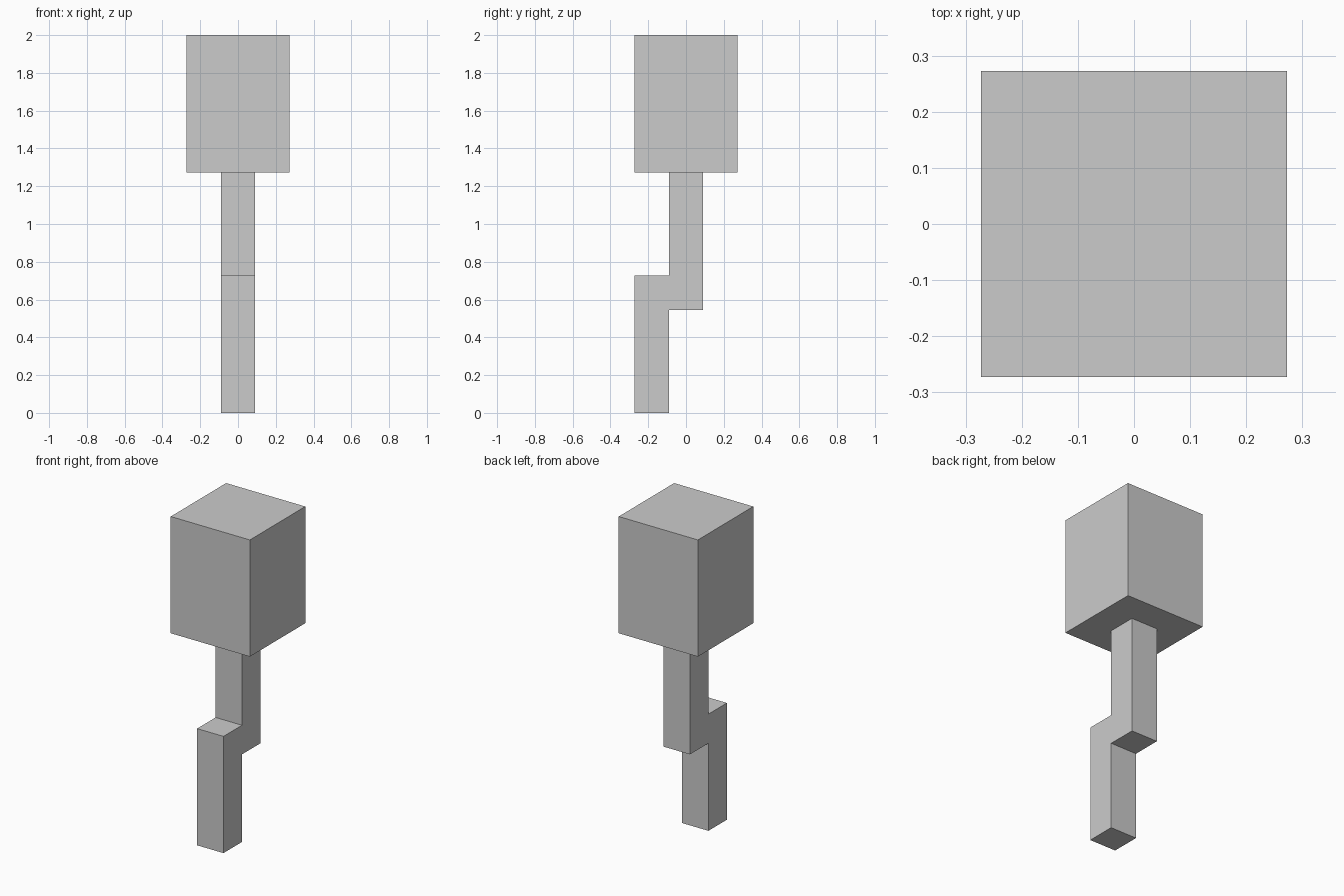
import bpy
import bmesh

if "Cube" in bpy.data.objects:
    bpy.data.objects.remove(bpy.data.objects["Cube"])

U = 2 / 11  # the model sits on an 11-unit-high block grid


def extrude_profile(name, profile, half_width):
    """Extrude a side (y, z) outline symmetrically along x."""
    bm = bmesh.new()
    face = bm.faces.new([bm.verts.new((-half_width * U, y * U, z * U)) for y, z in profile])
    side = bmesh.ops.extrude_face_region(bm, geom=[face])
    verts = [v for v in side["geom"] if isinstance(v, bmesh.types.BMVert)]
    bmesh.ops.translate(bm, verts=verts, vec=(2 * half_width * U, 0, 0))
    bmesh.ops.recalc_face_normals(bm, faces=bm.faces)
    mesh = bpy.data.meshes.new(name)
    bm.to_mesh(mesh)
    bm.free()
    obj = bpy.data.objects.new(name, mesh)
    bpy.context.collection.objects.link(obj)
    return obj


# Stepped handle: lower grip forward, upper shaft centred
extrude_profile("handle", [(-1.5, 0), (-0.5, 0), (-0.5, 3), (0.5, 3),
                           (0.5, 7), (-0.5, 7), (-0.5, 4), (-1.5, 4)], 0.5)

# Block head
extrude_profile("head", [(-1.5, 7), (1.5, 7), (1.5, 11), (-1.5, 11)], 1.5)
